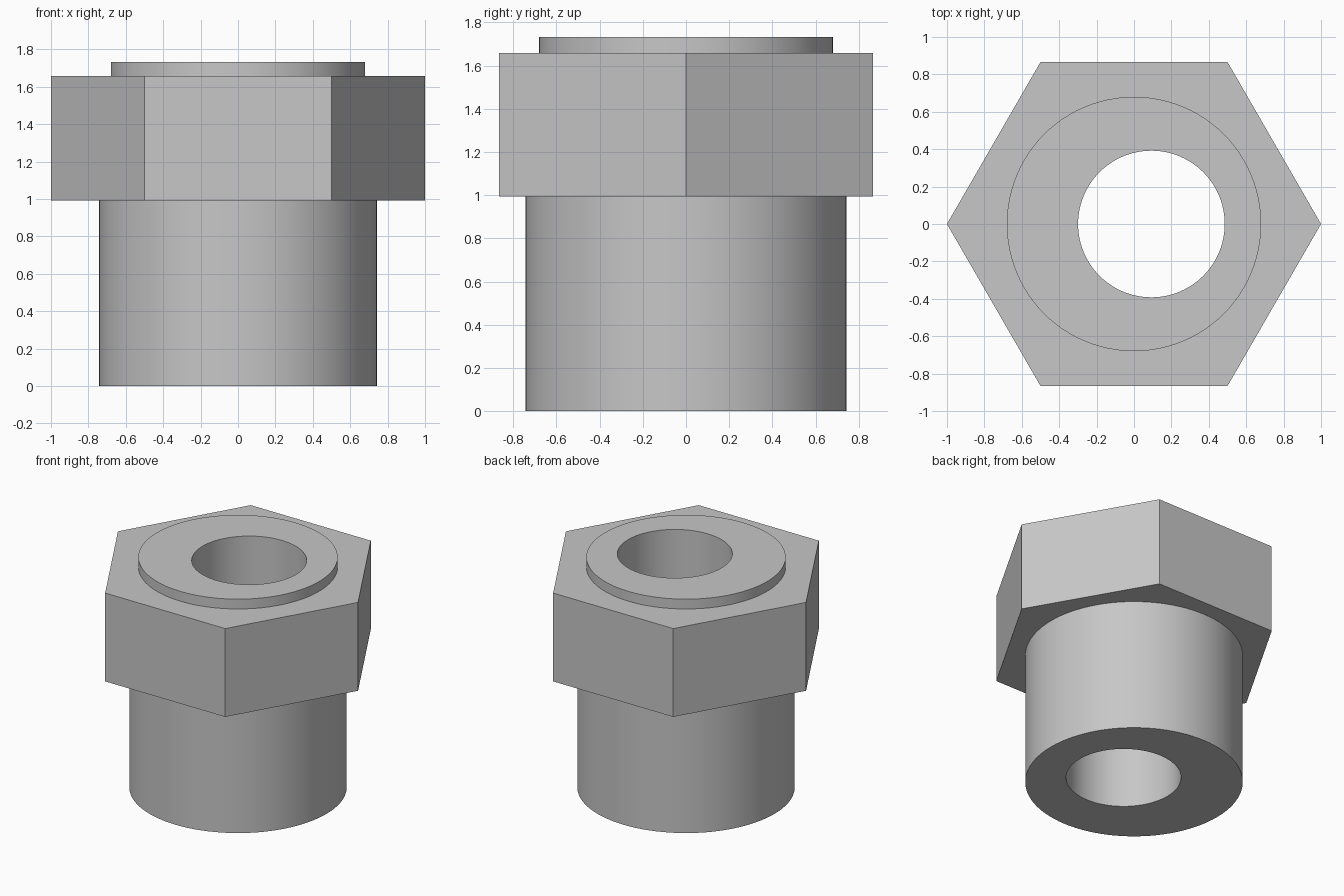
import bpy
import math

default = bpy.data.objects.get("Cube")
if default:
    bpy.data.objects.remove(default, do_unlink=True)

SHANK_RADIUS, HEAD_RADIUS, COLLAR_RADIUS, BORE_RADIUS = 0.742, 1.0, 0.68, 0.392
HEAD_BOTTOM, HEAD_TOP, TOTAL_HEIGHT = 0.993, 1.658, 1.732
BORE_OFFSET = 0.093
ROUND = 96

# Plain grey metal
metal = bpy.data.materials.new("grey_metal")
metal.use_nodes = True
grey = (0.57, 0.57, 0.57, 1)
metal.diffuse_color = grey
metal.node_tree.nodes["Principled BSDF"].inputs["Base Color"].default_value = grey


def prism(name, sides, radius, bottom, top, x=0):
    """Upright prism or cylinder between two heights, with a corner on +x."""
    bpy.ops.mesh.primitive_cylinder_add(
        vertices=sides, radius=radius, depth=top - bottom,
        location=(x, 0, (bottom + top) / 2), rotation=(0, 0, math.pi / 2))
    obj = bpy.context.object
    obj.name = name
    bpy.ops.object.transform_apply(location=True, rotation=True, scale=True)
    obj.data.materials.append(metal)
    return obj


def combine(target, tool, operation):
    """Apply a boolean to the target and discard the tool."""
    tool.hide_render = True
    mod = target.modifiers.new(operation.lower(), "BOOLEAN")
    mod.object, mod.operation, mod.solver = tool, operation, "EXACT"
    bpy.context.view_layer.objects.active = target
    bpy.ops.object.modifier_apply(modifier=mod.name)
    bpy.data.objects.remove(tool, do_unlink=True)


# Hexagonal head, with shank and collar reaching inside it for a clean union
fitting = prism("hex_bushing", 6, HEAD_RADIUS, HEAD_BOTTOM, HEAD_TOP)
middle = (HEAD_BOTTOM + HEAD_TOP) / 2
combine(fitting, prism("shank", ROUND, SHANK_RADIUS, 0, middle - 0.1), "UNION")
combine(fitting, prism("collar", ROUND, COLLAR_RADIUS, middle + 0.1, TOTAL_HEIGHT), "UNION")

# Off-centre bore through the full height
bore = prism("bore", ROUND, BORE_RADIUS, -0.2, TOTAL_HEIGHT + 0.2, BORE_OFFSET)
combine(fitting, bore, "DIFFERENCE")

# Smooth round walls, sharp rims and hexagon corners
bpy.ops.object.select_all(action="DESELECT")
fitting.select_set(True)
bpy.context.view_layer.objects.active = fitting
bpy.ops.object.shade_smooth_by_angle(angle=math.radians(30))
